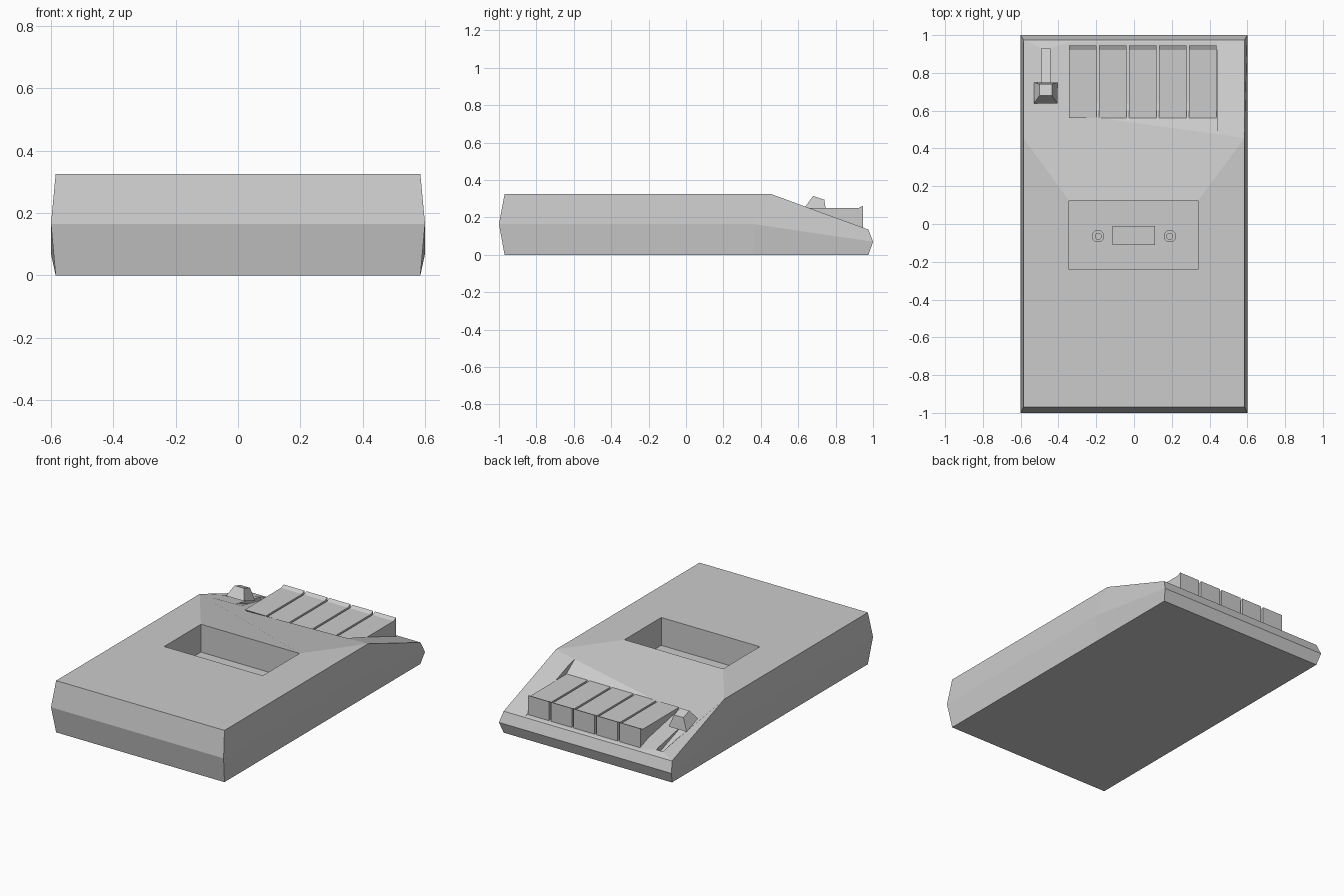
import bpy, bmesh, math

if "Cube" in bpy.data.objects:
    bpy.data.objects.remove(bpy.data.objects["Cube"])


def finish(name, bm):
    bmesh.ops.recalc_face_normals(bm, faces=bm.faces)
    me = bpy.data.meshes.new(name)
    bm.to_mesh(me)
    bm.free()
    ob = bpy.data.objects.new(name, me)
    bpy.context.collection.objects.link(ob)
    return ob


def loft(name, rings):
    """Closed solid through rings of equal length."""
    bm = bmesh.new()
    vs = [[bm.verts.new(p) for p in r] for r in rings]
    n = len(vs[0])
    for a, b in zip(vs, vs[1:]):
        for i in range(n):
            j = (i + 1) % n
            bm.faces.new((a[i], a[j], b[j], b[i]))
    bm.faces.new(vs[0])
    bm.faces.new(vs[-1])
    return finish(name, bm)


def prism(name, x0, x1, profile):
    return loft(name, [[(x, y, z) for y, z in profile] for x in (x0, x1)])


def box(name, x0, x1, y0, y1, z0, z1):
    return prism(name, x0, x1, [(y0, z0), (y1, z0), (y1, z1), (y0, z1)])


def rod(name, x, y, r, z0, z1, sides=8):
    ang = [2 * math.pi * (i + 0.5) / sides for i in range(sides)]
    return loft(name, [[(x + r * math.cos(a), y + r * math.sin(a), z) for a in ang]
                       for z in (z0, z1)])


def cut(target, cutter):
    mod = target.modifiers.new("cut", "BOOLEAN")
    mod.operation = "DIFFERENCE"
    mod.solver = "EXACT"
    mod.object = cutter
    dg = bpy.context.evaluated_depsgraph_get()
    me = bpy.data.meshes.new_from_object(target.evaluated_get(dg))
    target.modifiers.clear()
    target.data = me
    bpy.data.objects.remove(cutter)


def slope(y):
    return 0.325 - (y - 0.455) * 0.19 / 0.52


# Case: bottom, widest belt and top outlines, with the sloped control end
def outline(x, rows):
    return [(-x, y, z) for y, z in rows] + [(x, y, z) for y, z in reversed(rows)]


body = loft("case", [
    outline(0.585, [(-0.97, 0), (0.36, 0), (0.975, 0)]),
    outline(0.6, [(-1, 0.165), (0.36, 0.165), (1, 0.07)]),
    outline(0.585, [(-0.97, 0.325), (0.455, 0.325), (0.975, 0.135)]),
])

# Tape well, key bay and slider slot
FLOOR = 0.15
cut(body, box("well_cutter", -0.345, 0.34, -0.24, 0.125, FLOOR, 0.5))
cut(body, prism("bay_cutter", -0.345, 0.44,
                [(0.455, 0.326), (0.64, 0.19), (0.972, 0.138), (0.972, 0.5), (0.455, 0.5)]))
cut(body, prism("slot_cutter", -0.49, -0.445,
                [(0.505, slope(0.505) - 0.04), (0.93, slope(0.93) - 0.04),
                 (0.93, 0.5), (0.505, 0.5)]))

# Spindles and head block in the well
for side, x in (("left", -0.19), ("right", 0.19)):
    rod(side + "_spindle_base", x, -0.065, 0.034, FLOOR - 0.01, FLOOR + 0.02)
    rod(side + "_spindle_pin", x, -0.065, 0.019, FLOOR, FLOOR + 0.04)
box("head_block", -0.115, 0.112, -0.11, -0.01, FLOOR - 0.01, FLOOR + 0.015)

# Piano keys
for i in range(5):
    x = -0.345 + i * 0.159
    prism("key_%d" % (i + 1), x, x + 0.146,
          [(0.56, 0.25), (0.92, 0.25), (0.945, 0.262), (0.945, 0.138), (0.64, 0.185)])

# Slider knob
loft("slider_knob", [
    [(-0.53, 0.638, slope(0.638)), (-0.405, 0.638, slope(0.638)),
     (-0.405, 0.75, slope(0.75)), (-0.53, 0.75, slope(0.75))],
    [(-0.5, 0.68, 0.315), (-0.435, 0.68, 0.315),
     (-0.435, 0.74, 0.295), (-0.5, 0.74, 0.295)],
])
